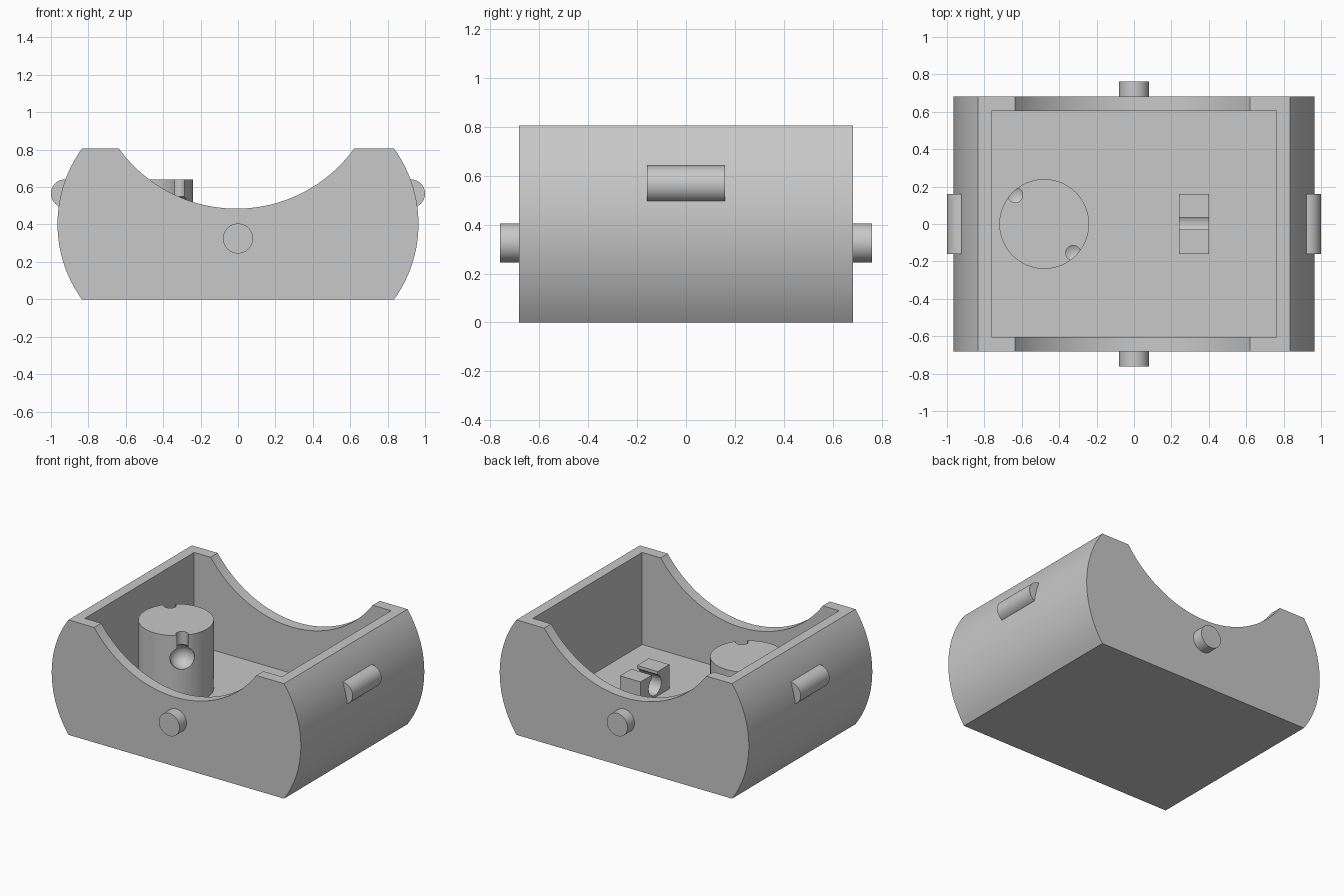
import bpy
import bmesh
from math import sin, cos, atan2, pi, hypot
from mathutils import Matrix, Vector

cube = bpy.data.objects.get("Cube")
if cube:
    bpy.data.objects.remove(cube, do_unlink=True)

grey = bpy.data.materials.new("light_grey")
grey.use_nodes = True
GREY = (0.58, 0.58, 0.58, 1)
grey.diffuse_color = GREY
grey.node_tree.nodes["Principled BSDF"].inputs["Base Color"].default_value = GREY


def finish(name, bm):
    """Turn a bmesh into a named object."""
    bmesh.ops.recalc_face_normals(bm, faces=bm.faces)
    mesh = bpy.data.meshes.new(name)
    bm.to_mesh(mesh)
    bm.free()
    mesh.materials.append(grey)
    obj = bpy.data.objects.new(name, mesh)
    bpy.context.collection.objects.link(obj)
    return obj


def box(name, low, high):
    bm = bmesh.new()
    low, high = Vector(low), Vector(high)
    size = Matrix.Diagonal((*(high - low), 1))
    bmesh.ops.create_cube(bm, size=1, matrix=Matrix.Translation((low + high) / 2) @ size)
    return finish(name, bm)


def cylinder(name, centre, radius, length, axis="Z", sides=48):
    turn = {"X": Matrix.Rotation(pi / 2, 4, "Y"),
            "Y": Matrix.Rotation(pi / 2, 4, "X"),
            "Z": Matrix.Identity(4)}[axis]
    bm = bmesh.new()
    bmesh.ops.create_cone(bm, cap_ends=True, segments=sides, radius1=radius,
                          radius2=radius, depth=length,
                          matrix=Matrix.Translation(centre) @ turn)
    return finish(name, bm)


def sphere(name, centre, radius):
    bm = bmesh.new()
    bmesh.ops.create_uvsphere(bm, u_segments=32, v_segments=20, radius=radius,
                              matrix=Matrix.Translation(centre))
    return finish(name, bm)


def cut(target, cutter):
    """Subtract the cutter, then discard it."""
    cutter.hide_render = True
    mod = target.modifiers.new("cut", "BOOLEAN")
    mod.operation = "DIFFERENCE"
    mod.solver = "EXACT"
    mod.object = cutter
    bpy.context.view_layer.objects.active = target
    bpy.ops.object.modifier_apply(modifier=mod.name)
    bpy.data.objects.remove(cutter, do_unlink=True)


def arc(cx, cz, start, end, steps):
    """Points on the circle around (cx, cz) from one point to another."""
    radius = hypot(start[0] - cx, start[1] - cz)
    a = atan2(start[1] - cz, start[0] - cx)
    b = atan2(end[1] - cz, end[0] - cx)
    return [(cx + radius * cos(a + (b - a) * i / steps),
             cz + radius * sin(a + (b - a) * i / steps)) for i in range(steps + 1)]


# Tray shell: bowed sides and a dipped rim, extruded front to back
TOP, DEPTH, FLOOR = 0.805, 0.683, 0.16
right = arc(0.277, TOP / 2, (0.835, 0), (0.835, TOP), 32)
dip = arc(-0.008, 1.26, (0.62, TOP), (-0.636, TOP), 48)
left = [(-x, z) for x, z in reversed(right)]
bm = bmesh.new()
face = bm.faces.new([bm.verts.new((x, -DEPTH, z)) for x, z in right + dip + left])
extruded = bmesh.ops.extrude_face_region(bm, geom=[face])["geom"]
bmesh.ops.translate(bm, vec=(0, 2 * DEPTH, 0),
                    verts=[v for v in extruded if isinstance(v, bmesh.types.BMVert)])
shell = finish("tray_shell", bm)
cut(shell, box("cavity", (-0.763, -0.605, FLOOR), (0.763, 0.605, 1.2)))
parts = [shell]

# Pivot pins on the ends and rounded catches on the sides
for side, end in ((-1, "front"), (1, "back")):
    parts.append(cylinder(end + "_pin", (0, side * 0.711, 0.325), 0.08, 0.1, "Y"))
for side, label in ((-1, "right"), (1, "left")):
    parts.append(cylinder(label + "_catch", (side * 0.924, 0, 0.565), 0.076, 0.32, "Y"))

# Round post with two ball sockets, each open to the top by a channel
post = cylinder("round_post", (-0.48, 0, 0.39), 0.24, 0.5)
for s in (-1, 1):
    x, y = -0.48 + s * 0.155, -s * 0.155
    cut(post, sphere("socket", (x, y, 0.48), 0.08))
    cut(post, cylinder("channel", (x, y, 0.6), 0.04, 0.24, sides=24))
parts.append(post)

# Small clip block with a bore and a slot through it
clip = box("clip_block", (0.24, -0.16, 0.14), (0.40, 0.16, 0.33))
cut(clip, cylinder("bore", (0.32, 0, 0.245), 0.07, 0.4, "X", 32))
cut(clip, box("slot", (0.1, -0.03, 0.24), (0.5, 0.035, 0.5)))
parts.append(clip)

# Smooth curved faces, keep edges sharp
bpy.ops.object.select_all(action="DESELECT")
for obj in parts:
    obj.select_set(True)
bpy.context.view_layer.objects.active = shell
bpy.ops.object.shade_smooth_by_angle(angle=0.5)
